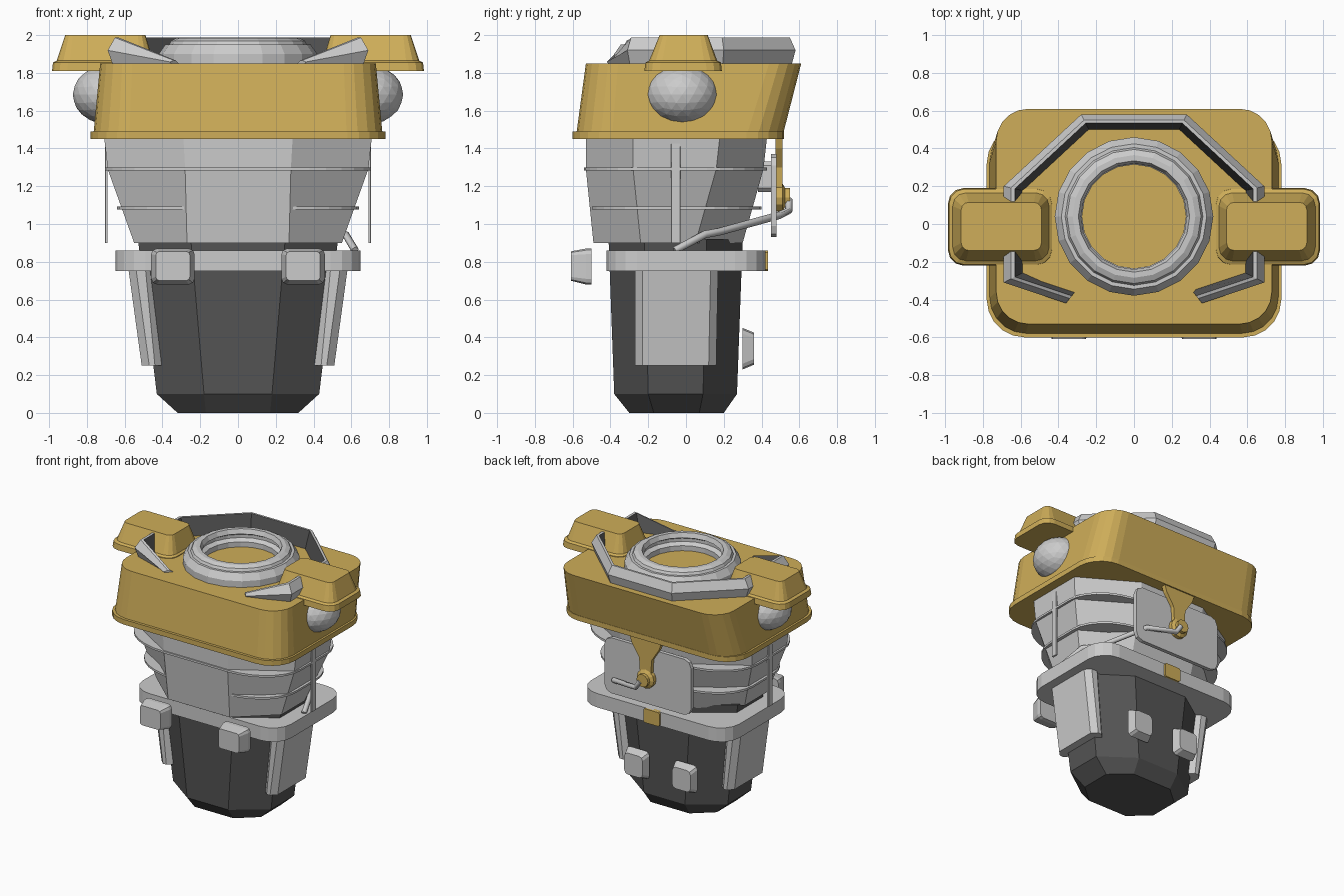
import bpy, bmesh
from math import sin, cos, pi

if "Cube" in bpy.data.objects:
    bpy.data.objects.remove(bpy.data.objects["Cube"])


def material(name, color):
    m = bpy.data.materials.new(name)
    m.diffuse_color = color
    m.use_nodes = True
    m.node_tree.nodes["Principled BSDF"].inputs["Base Color"].default_value = m.diffuse_color
    return m


GOLD = material("gold_paint", (0.62, 0.42, 0.10, 1))
DARK = material("dark_grey", (0.09, 0.09, 0.09, 1))


def finish(name, bm, mats=()):
    bmesh.ops.recalc_face_normals(bm, faces=bm.faces)
    me = bpy.data.meshes.new(name)
    bm.to_mesh(me)
    bm.free()
    for m in mats:
        me.materials.append(m)
    ob = bpy.data.objects.new(name, me)
    bpy.context.collection.objects.link(ob)
    return ob


def rounded_rect(x0, x1, y0, y1, rx, ry, segs):
    x0, x1 = min(x0, x1), max(x0, x1)
    pts = []
    corners = [(x1 - rx, y1 - ry), (x0 + rx, y1 - ry), (x0 + rx, y0 + ry), (x1 - rx, y0 + ry)]
    for q, (cx, cy) in enumerate(corners):
        for i in range(segs + 1):
            a = (q + i / segs) * pi / 2
            pts.append((cx + rx * cos(a), cy + ry * sin(a)))
    return pts


def loft(name, rows, segs=1, mat=None, axis="z"):
    """Stack rounded rectangles (x0, x1, y0, y1, rx, ry, height) into a solid."""
    bm = bmesh.new()
    loops = []
    for *rect, h in rows:
        pts = rounded_rect(*rect, segs)
        loops.append([bm.verts.new((u, v, h) if axis == "z" else (u, h, v)) for u, v in pts])
    n = len(loops[0])
    for a, b in zip(loops, loops[1:]):
        for i in range(n):
            j = (i + 1) % n
            bm.faces.new((a[i], a[j], b[j], b[i]))
    bm.faces.new(loops[0])
    bm.faces.new(loops[-1])
    return finish(name, bm, [mat] if mat else [])


def lathe(name, profile, center, sides, axis="z", mat=None):
    """Revolve a closed (radius, height) profile."""
    bm = bmesh.new()
    cx, cy, cz = center
    rings = []
    for k in range(sides):
        a = 2 * pi * k / sides
        ring = []
        for r, h in profile:
            u, v = r * cos(a), r * sin(a)
            ring.append(bm.verts.new((cx + u, cy + v, cz + h) if axis == "z" else (cx + u, cy + h, cz + v)))
        rings.append(ring)
    n = len(profile)
    for k in range(sides):
        a, b = rings[k], rings[(k + 1) % sides]
        for i in range(n):
            j = (i + 1) % n
            bm.faces.new((a[i], a[j], b[j], b[i]))
    bmesh.ops.remove_doubles(bm, verts=bm.verts, dist=1e-5)
    return finish(name, bm, [mat] if mat else [])


# Dark lower body
loft("lower_body", [(-.32, .32, -.30, .20, .15, .13, 0),
                    (-.43, .43, -.38, .27, .25, .18, .10),
                    (-.53, .53, -.41, .30, .28, .19, .92)], mat=DARK)

# Belt plate with its gold buckle
loft("belt", [(-.65, .65, -.42, .42, .16, .16, .75), (-.65, .65, -.42, .42, .16, .16, .86)], segs=4)
loft("belt_buckle", [(-.07, .07, .75, .86, .01, .01, .40), (-.07, .07, .75, .86, .01, .01, .435)],
     mat=GOLD, axis="y")

# Faceted upper body
loft("upper_body", [(-.55, .55, -.49, .30, .28, .25, .90),
                    (-.69, .69, -.53, .41, .41, .25, 1.29),
                    (-.71, .71, -.53, .43, .42, .25, 1.47)])

# Thin rings around the upper body
for i, (z, hx, y0, y1) in enumerate([(1.085, .64, -.505, .40), (1.29, .705, -.54, .43)]):
    loft(f"body_ring_{i}", [(-hx, hx, y0, y1, .42, .32, z - .008), (-hx, hx, y0, y1, .42, .32, z + .008)], segs=7)

# Gold cap: flange and leaning block
loft("cap_flange", [(-.78, .78, -.60, .52, .2, .2, 1.45), (-.78, .78, -.60, .52, .2, .2, 1.49)], 5, GOLD)
loft("cap", [(-.765, .765, -.58, .515, .19, .19, 1.48), (-.73, .73, -.53, .61, .17, .17, 1.85)], 5, GOLD)

# Stepped neck ring
lathe("neck_ring", [(.42, -.01), (.42, .05), (.385, .10), (.365, .10), (.355, .12), (.325, .135), (.295, .135),
                    (.28, .10), (.305, .085), (.305, .06), (.275, .04), (.275, -.01)], (0, .04, 1.85), 20)

# Open collar: an angled wall with dark inner face, dropping to points at the front
path = [(-.36, -.42, .12), (-.69, -.31, 1), (-.69, .20, 1), (-.28, .58, 1)]
path += [(-x, y, h) for x, y, h in reversed(path)]
section = [(.96, -.01), (1.0, .07), (.945, .137), (.915, .137), (.85, -.01)]
bm = bmesh.new()
cuts = [[bm.verts.new((x * s, .04 + (y - .04) * s, 1.85 + z * (h if z > 0 else 1))) for s, z in section]
        for x, y, h in path]
for a, b in zip(cuts, cuts[1:]):
    for i in range(5):
        j = (i + 1) % 5
        bm.faces.new((a[i], a[j], b[j], b[i])).material_index = int(i == 3)
bm.faces.new(cuts[0])
bm.faces.new(cuts[-1])
collar = finish("collar", bm, [material("plain_grey", (.8, .8, .8, 1)), DARK])

for s, side in ((-1, "left"), (1, "right")):
    # Side leg panels
    loft(f"leg_panel_{side}", [(s * .40, s * .51, -.27, .16, .04, .04, .25),
                               (s * .45, s * .58, -.27, .17, .04, .04, .76)])
    # Thin vertical side strips
    loft(f"side_strip_{side}", [(s * .69, s * .705, -.08, -.03, .002, .002, .90),
                                (s * .69, s * .705, -.08, -.03, .002, .002, 1.46)])
    # Faceted shoulder balls
    bm = bmesh.new()
    bmesh.ops.create_icosphere(bm, subdivisions=3, radius=1)
    for v in bm.verts:
        v.co = (s * .685 + v.co.x * .19, -.02 + v.co.y * .192, 1.685 + v.co.z * .158)
    finish(f"shoulder_ball_{side}", bm)
    # Gold shoulder pods
    loft(f"shoulder_pod_{side}", [(s * .43, s * .985, -.22, .19, .08, .08, 1.81),
                                  (s * .435, s * .98, -.215, .185, .08, .08, 1.855),
                                  (s * .45, s * .96, -.195, .165, .07, .07, 1.865),
                                  (s * .49, s * .915, -.14, .115, .04, .04, 2.0)], 3, GOLD)
    # Front belt pouches
    c = s * .345
    loft(f"front_pouch_{side}", [(c - .115, c + .115, .68, .87, .03, .03, -.50),
                                 (c - .115, c + .115, .68, .87, .03, .03, -.53),
                                 (c - .09, c + .09, .70, .855, .02, .02, -.61)], 2, axis="y")
    # Rear lower blocks
    c = s * .21
    loft(f"rear_block_{side}", [(c - .10, c + .10, .23, .45, .03, .03, .30),
                                (c - .08, c + .08, .255, .425, .03, .03, .36)], 2, axis="y")

# Back hatch with mount, gold bracket and knob
loft("hatch", [(-.38, .38, .93, 1.37, .06, .06, .45), (-.38, .38, .93, 1.37, .06, .06, .48)], 2, axis="y")
loft("hatch_mount", [(-.15, .15, 1.17, 1.33, .02, .02, .38), (-.15, .15, 1.17, 1.33, .02, .02, .455)], axis="y")
bm = bmesh.new()
outline = [(-.14, 1.46), (.14, 1.46), (.12, 1.40), (.055, 1.30), (.045, 1.14), (-.045, 1.14), (-.055, 1.30), (-.12, 1.40)]
face = bm.faces.new([bm.verts.new((x, .475, z)) for x, z in outline])
for v in bmesh.ops.extrude_face_region(bm, geom=[face])["geom"]:
    if isinstance(v, bmesh.types.BMVert):
        v.co.y = .51
finish("hatch_bracket", bm, [GOLD])
lathe("hatch_knob", [(0, 0), (.075, 0), (.075, .03), (.05, .045), (.05, .07), (0, .07)], (0, .48, 1.14), 12, "y", GOLD)

# Cable from the knob, through the hatch and body, to the side of the belt
curve = bpy.data.curves.new("cable", "CURVE")
curve.dimensions = "3D"
curve.bevel_depth = .02
curve.bevel_resolution = 1
curve.use_fill_caps = True
pts = [(.02, .545, 1.13), (.06, .545, 1.07), (.29, .49, 1.045), (.47, .18, .96), (.57, .10, .945), (.62, -.06, .86)]
spline = curve.splines.new("POLY")
spline.points.add(len(pts) - 1)
for p, co in zip(spline.points, pts):
    p.co = (*co, 1)
bpy.context.collection.objects.link(bpy.data.objects.new("cable", curve))
